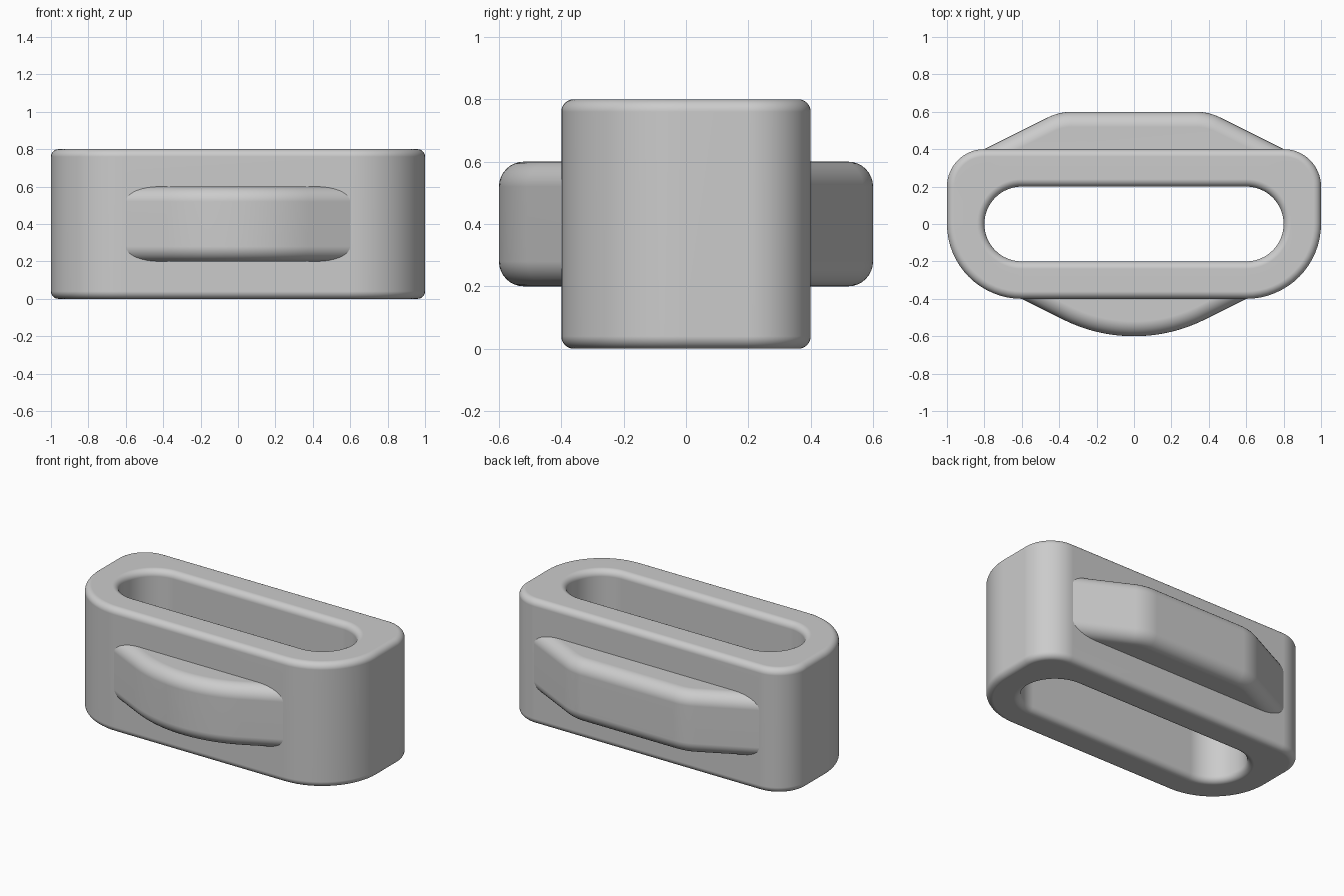
import bpy, bmesh, math
from mathutils import Vector

cube = bpy.data.objects.get("Cube")
if cube:
    bpy.data.objects.remove(cube, do_unlink=True)

STEPS = 16   # points along each rounded corner
FILLET = 8   # rings in each edge fillet

grey = bpy.data.materials.new("satin grey")
grey.use_nodes = True
colour = (0.6, 0.6, 0.6, 1)
grey.diffuse_color = colour
grey.node_tree.nodes["Principled BSDF"].inputs["Base Color"].default_value = colour


def rounded(corners, inset, z):
    """Counter-clockwise polygon of (x, y, radius) corners, moved inward by inset."""
    loop = []
    for i, (x, y, r) in enumerate(corners):
        here = Vector((x, y))
        before = (here - Vector(corners[i - 1][:2])).normalized()
        after = (Vector(corners[(i + 1) % len(corners)][:2]) - here).normalized()
        turn = math.atan2(before.cross(after), before.dot(after))
        start = math.atan2(-before.x, before.y)
        bisector = (after - before).normalized()
        centre = here + bisector * max(r, inset) / math.cos(turn / 2)
        radius = max(r - inset, 0)
        for s in range(STEPS + 1):
            a = start + turn * s / STEPS
            loop.append((centre.x + radius * math.cos(a),
                         centre.y + radius * math.sin(a), z))
    return loop


def fillet_rings(corners, low, high, radius, sign=1):
    """Outline rings from bottom to top with quarter-round edges."""
    quarter = [math.pi / 2 * i / FILLET for i in range(FILLET + 1)]
    bottom = [(radius * (1 - math.sin(a)), low + radius * (1 - math.cos(a))) for a in quarter]
    top = [(d, low + high - z) for d, z in reversed(bottom)]
    return [rounded(corners, sign * d, z) for d, z in bottom + top]


def solid(name, rings, closed):
    """Skin the rings; either join last to first or cap both ends."""
    bm = bmesh.new()
    loops = [[bm.verts.new(p) for p in ring] for ring in rings]
    pairs = list(zip(loops, loops[1:]))
    if closed:
        pairs.append((loops[-1], loops[0]))
    else:
        bm.faces.new(loops[0])
        bm.faces.new(loops[-1])
    for a, b in pairs:
        for i in range(len(a)):
            j = (i + 1) % len(a)
            bm.faces.new((a[i], a[j], b[j], b[i]))
    bmesh.ops.remove_doubles(bm, verts=bm.verts, dist=1e-5)
    bmesh.ops.recalc_face_normals(bm, faces=bm.faces)
    mesh = bpy.data.meshes.new(name)
    bm.to_mesh(mesh)
    bm.free()
    mesh.materials.append(grey)
    obj = bpy.data.objects.new(name, mesh)
    bpy.context.collection.objects.link(obj)
    return obj


# Body with a long rounded slot through it
outer = [(-1, -0.4, 0.4), (1, -0.4, 0.4), (1, 0.4, 0.2), (-1, 0.4, 0.2)]
slot = [(-0.8, -0.2, 0.2), (0.8, -0.2, 0.2), (0.8, 0.2, 0.2), (-0.8, 0.2, 0.2)]
body = solid("slotted_body",
             fillet_rings(outer, 0, 0.8, 0.04)
             + fillet_rings(slot, 0, 0.8, 0.04, -1)[::-1], True)

# Raised bulges on the front and back walls
front = [(-0.65, -0.375, 0), (-0.2, -0.6, 0.847), (0.2, -0.6, 0.847),
         (0.65, -0.375, 0), (0.65, -0.26, 0), (-0.65, -0.26, 0)]
back = [(0.85, 0.375, 0), (0.4, 0.6, 0.3), (-0.4, 0.6, 0.3),
        (-0.85, 0.375, 0), (-0.85, 0.26, 0), (0.85, 0.26, 0)]
bpy.context.view_layer.objects.active = body
for name, outline in (("front_bulge", front), ("back_bulge", back)):
    bulge = solid(name, fillet_rings(outline, 0.2, 0.6, 0.08), False)
    union = body.modifiers.new(name, "BOOLEAN")
    union.operation = "UNION"
    union.solver = "EXACT"
    union.object = bulge
    bpy.ops.object.modifier_apply(modifier=union.name)
    bpy.data.objects.remove(bulge, do_unlink=True)

# Smooth fillets, crisp seams around the bulges, flat large faces
bpy.ops.object.select_all(action="DESELECT")
body.select_set(True)
bpy.ops.object.shade_smooth_by_angle(angle=math.radians(18))
weighted = body.modifiers.new("even_normals", "WEIGHTED_NORMAL")
weighted.keep_sharp = True
